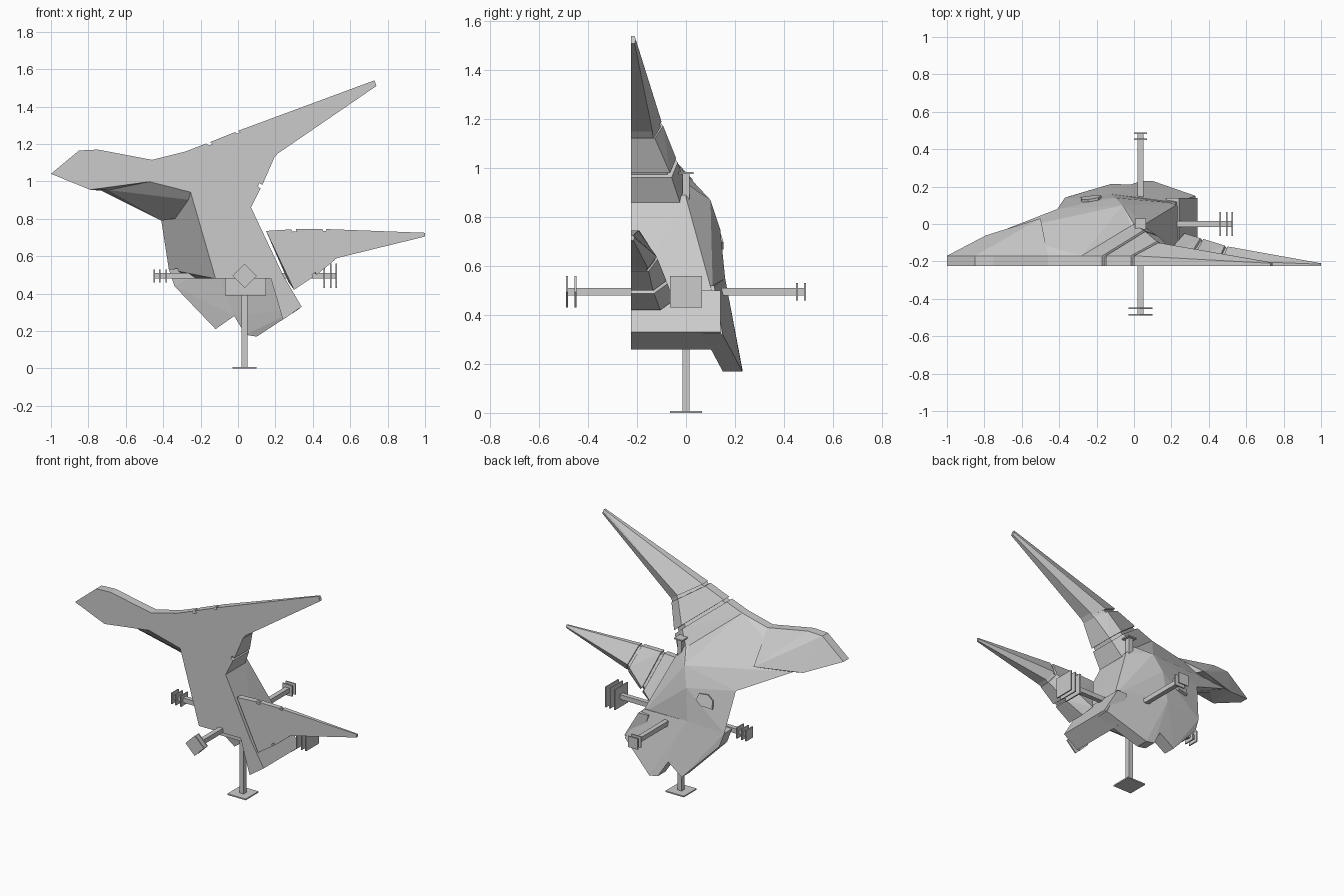
import bpy, bmesh, math
from mathutils import Vector

if "Cube" in bpy.data.objects:
    bpy.data.objects.remove(bpy.data.objects["Cube"])

F = -0.225  # flat front plane

grey = bpy.data.materials.new("plain_grey")
grey.diffuse_color = (0.6, 0.6, 0.6, 1)
grey.use_nodes = True
grey.node_tree.nodes["Principled BSDF"].inputs["Base Color"].default_value = grey.diffuse_color


def finish(bm, name):
    bmesh.ops.recalc_face_normals(bm, faces=bm.faces)
    me = bpy.data.meshes.new(name)
    bm.to_mesh(me)
    bm.free()
    me.materials.append(grey)
    ob = bpy.data.objects.new(name, me)
    bpy.context.collection.objects.link(ob)
    return ob


def hull(name, pts):
    """Faceted solid around a handful of points."""
    bm = bmesh.new()
    for p in pts:
        bm.verts.new(p)
    r = bmesh.ops.convex_hull(bm, input=bm.verts)
    junk = {v for v in r["geom_interior"] + r["geom_unused"] if isinstance(v, bmesh.types.BMVert)}
    bmesh.ops.delete(bm, geom=list(junk), context='VERTS')
    bmesh.ops.dissolve_limit(bm, angle_limit=0.02, verts=bm.verts, edges=bm.edges)
    return finish(bm, name)


def at(y, *xz):
    return [(x, y, z) for x, z in xz]


def box(name, c, size, turn=None):
    bm = bmesh.new()
    bmesh.ops.create_cube(bm, size=1)
    for v in bm.verts:
        v.co = Vector([a * b for a, b in zip(v.co, size)])
    if turn:
        from_axis = Vector((0, 0, 0))
        from_axis["xyz".index(turn)] = 1
        q = from_axis.to_track_quat('Z', 'Y')
        from mathutils import Matrix
        bmesh.ops.rotate(bm, verts=bm.verts, matrix=Matrix.Rotation(math.pi / 4, 3, turn.upper()))
    bmesh.ops.translate(bm, verts=bm.verts, vec=c)
    return finish(bm, name)


def section(top, ridge, bot, wt, wb):
    """Wing cross-section: flat front, short side walls, raised ridge."""
    return [Vector(p) for p in ((top[0], F, top[1]), (top[0], F + wt, top[1]), ridge,
                                (bot[0], F + wb, bot[1]), (bot[0], F, bot[1]))]


def wing(name, secs):
    """Tapered plates with a narrow groove between neighbours."""
    for i, (a, b) in enumerate(zip(secs, secs[1:])):
        last = i == len(secs) - 2
        k = 0.02 / max((a[2] - b[2]).length, 0.02)
        hull(f"{name}_plate_{i + 1}", a + [p if last else p.lerp(q, k if i else -0.0) for p, q in zip(b, a)]
             if i == 0 else [p.lerp(q, k) for p, q in zip(a, b)] + b)
        # recessed core filling the groove
        if not last:
            c = secs[i + 2]
            core = []
            for t, (p, q) in [(-0.1, (b, a)), (0.3, (b, c))]:
                s = [u.lerp(v, abs(t)) for u, v in zip(p, q)]
                m = (s[0] + s[4]) / 2
                core += [m + (u - m) * 0.9 for u in s]
            hull(f"{name}_core_{i + 1}", core)


# Upper and lower wings
up3 = section((-.28, 1.16), (0, 0, .93), (.07, .86), .055, .2)
wing("upper_wing", [
    section((.73, 1.54), (.735, -.205, 1.525), (.74, 1.51), .015, .015),
    section((0, 1.27), (.13, -.10, 1.19), (.2, 1.14), .055, .09),
    section((-.15, 1.21), (.06, -.04, 1.04), (.13, .98), .055, .16), up3])
wing("lower_wing", [
    section((1, .725), (1, -.21, .715), (1, .705), .01, .01),
    section((.47, .745), (.5, -.12, .64), (.53, .59), .03, .07),
    section((.31, .745), (.37, -.08, .54), (.42, .50), .035, .09),
    section((.15, .735), (.27, -.05, .46), (.30, .42), .04, .12)])

# Head
crest = [(-1, 1.04), (-.85, 1.165), (-.75, 1.17), (-.46, 1.115)]
hull("head", at(F, *crest, (-.46, 1.0), (-.7, 1.0), (-.79, .955)) + at(-.17, *crest)
     + [(-.79, -.06, .955), (-.73, -.045, .95), (-.5, .03, .95), (-.72, -.16, .955)])

# Neck joining head, upper wing and body
hull("neck", up3 + at(F, (-.46, 1.115), (-.48, 1.0), (-.27, 1.0)) + at(-.17, (-.46, 1.115))
     + [(-.73, -.045, .95), (-.7, -.14, .955), (-.41, .08, .79), (-.41, .0, .79),
        (-.27, -.14, .95), (-.06, .10, .87)])

# Main body
hull("body", at(F, (-.27, 1.0), (-.12, .66), (-.12, .48), (.25, .48), (.14, .71), (.07, .86))
     + [(.06, 0, .88), (0, 0, .94), (-.06, .10, .87), (-.1, .14, .75), (-.12, .16, .55),
        (.24, .11, .48), (-.41, .08, .79), (-.37, .14, .53), (-.3, .14, .48)])

# Tail lobes: thin shells below the body
for name, pts in (
    ("tail_lobe_right", [(-.12, .16, .55), (.1, .23, .17), (.04, .23, .18), (-.02, .21, .28),
                         (.22, .115, .52), (.33, .15, .32)]),
    ("tail_lobe_left", [(-.12, .16, .55), (-.02, .21, .28), (-.12, .215, .21),
                        (-.34, .15, .44), (-.37, .14, .53)])):
    hull(name, pts + [(x, y - .08, z) for x, y, z in pts])

# Right side wall running down to the tail
side = [(.34, .33), (.24, .26), (.17, .5), (.24, .5), (.28, .42)]
hull("side_wall", at(F, *side) + at(.14, *side))

# Small raised panel on the back
o, u, v = Vector((-.1, .14, .75)), Vector((-.31, -.06, .04)), Vector((-.27, .01, -.22))
n = u.cross(v).normalized()
n = n if n.y > 0 else -n
panel = [o + u * s + v * t for s, t in ((.02, .25), (.02, .38), (.2, .45), (.36, .25), (.36, .12), (.2, .1))]
hull("back_panel", [p + n * d for p in panel for d in (-.02, .012)])

# Underside socket
box("socket", (.04, 0, .44), (.22, .2, .1))

# Peg rods with end plates, radiating from the body centre
C = Vector((.035, 0, .495))
rods = [("right_rod", 0, 1, .495, .13, (0, .03, .065)), ("left_rod", 0, -1, .487, .07, (0, .03, .065)),
        ("back_rod", 1, 1, .49, .07, (0, .033)), ("front_rod", 1, -1, .49, .13, (0, .035)),
        ("top_rod", 2, 1, .49, .06, (0,)), ("bottom_rod", 2, -1, .495, .13, (0,))]
for name, ax, sg, length, w, plates in rods:
    d = Vector((0, 0, 0))
    d[ax] = sg
    size = [.03] * 3
    size[ax] = length - .004
    box(name, C + d * (length - .004) / 2, size)
    for i, off in enumerate(plates):
        diamond = name == "front_rod"
        size = [w / math.sqrt(2) if diamond else w] * 3
        size[ax] = .008
        box(f"{name}_plate_{i + 1}", C + d * (length - off - .004), size, "y" if diamond else None)
